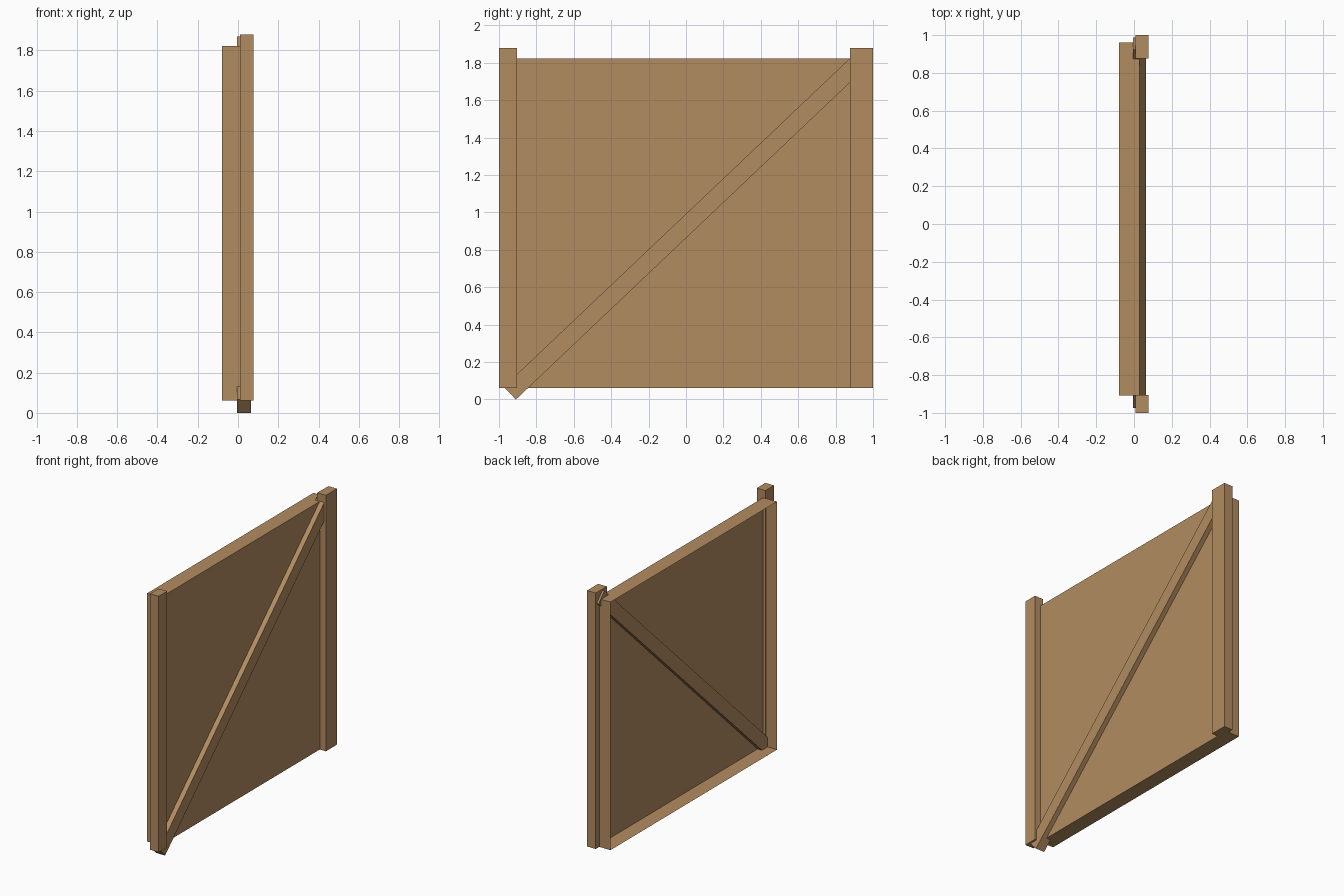
import bpy, bmesh, math
from mathutils import Matrix, Vector

if "Cube" in bpy.data.objects:
    bpy.data.objects.remove(bpy.data.objects["Cube"])

wood = bpy.data.materials.new("tan wood")
wood.diffuse_color = (0.45, 0.265, 0.118, 1)
wood.use_nodes = True
wood.node_tree.nodes["Principled BSDF"].inputs["Base Color"].default_value = wood.diffuse_color


def box(name, lo, hi, open_back=False, tilt=0.0):
    """Box between two corners, optionally open on -x or tilted about x."""
    lo, hi = Vector(lo), Vector(hi)
    bm = bmesh.new()
    bmesh.ops.create_cube(bm, size=1)
    bmesh.ops.scale(bm, vec=hi - lo, verts=bm.verts)
    if open_back:
        back = [f for f in bm.faces if f.normal.x < -0.9]
        bmesh.ops.delete(bm, geom=back, context='FACES_ONLY')
    bmesh.ops.transform(bm, matrix=Matrix.Translation((lo + hi) / 2) @ Matrix.Rotation(tilt, 4, 'X'),
                        verts=bm.verts)
    me = bpy.data.meshes.new(name)
    bm.to_mesh(me)
    bm.free()
    me.materials.append(wood)
    ob = bpy.data.objects.new(name, me)
    bpy.context.collection.objects.link(ob)
    return ob


# Gate panel: shallow tray, hollow and open at the back
box("panel", (-0.079, -0.908, 0.061), (0.029, 0.96, 1.822), open_back=True)

# Upright posts at both ends
box("left_post", (0.009, -1.0, 0.061), (0.077, -0.904, 1.878))
box("right_post", (0.009, 0.876, 0.061), (0.077, 1.0, 1.878))

# Diagonal brace, sunk through the panel
length, width, angle = 2.616, 0.094, math.radians(43.5)
cy, cz = 0.007, 0.934
box("diagonal_brace", (-0.005, cy - length / 2, cz - width / 2),
    (0.064, cy + length / 2, cz + width / 2), tilt=angle)
